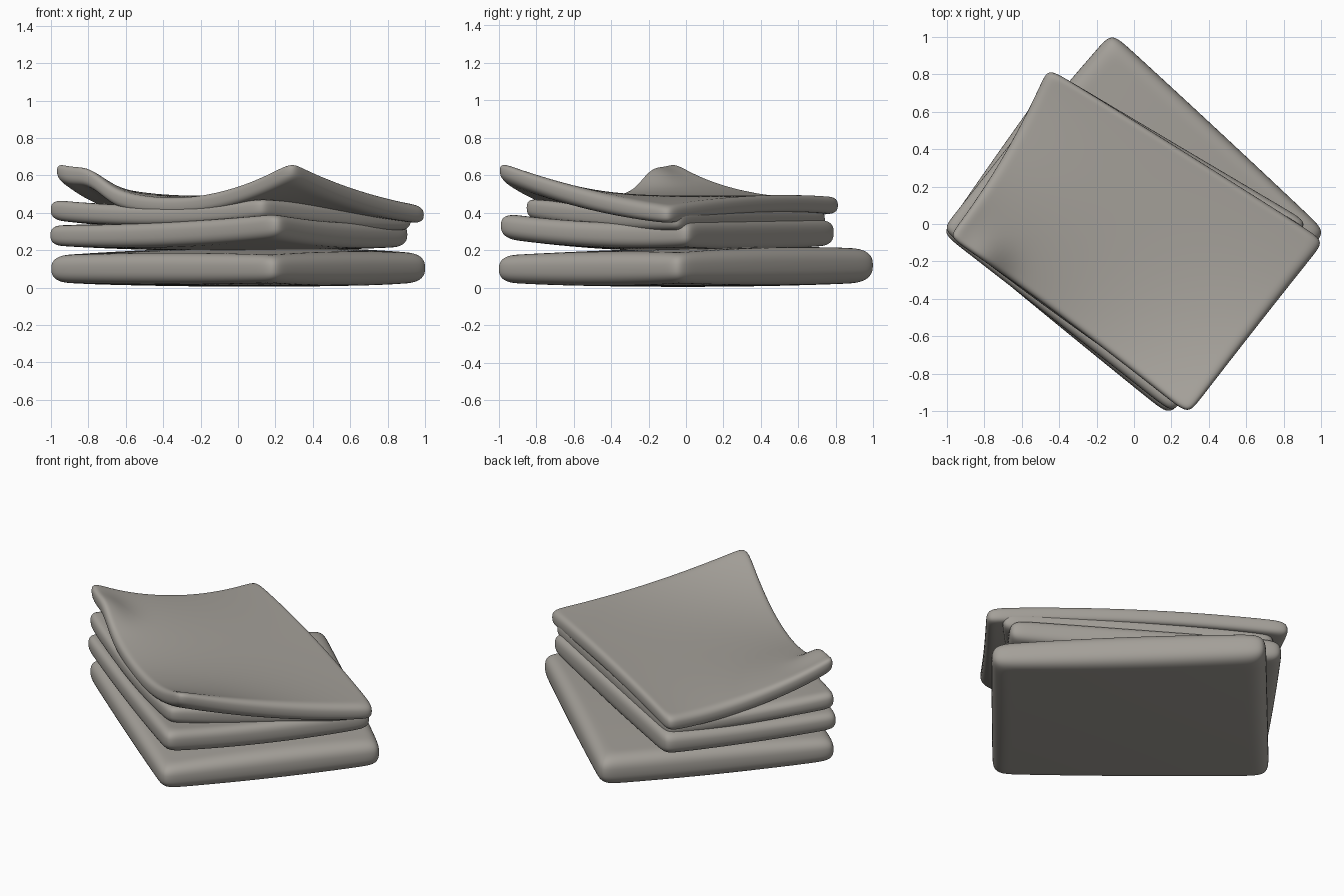
import bpy, bmesh, math

if "Cube" in bpy.data.objects:
    bpy.data.objects.remove(bpy.data.objects["Cube"])

N = 64            # grid cells per side of each cloth layer
HALF = 0.68       # approximate half width of a layer

# Dark warm grey fabric
fabric = bpy.data.materials.new("fabric")
fabric.diffuse_color = (0.37, 0.35, 0.318, 1)
fabric.use_nodes = True
fabric.node_tree.nodes["Principled BSDF"].inputs["Base Color"].default_value = fabric.diffuse_color


def weights(t):
    """Quadratic interpolation weights for controls at -1, 0, 1."""
    return (t * (t - 1) / 2, 1 - t * t, t * (t + 1) / 2)


def cloth_layer(name, ctrl, bumps=()):
    """Pillow-edged sheet through a 3x3 net of (x, y, mid z, half thickness)."""
    bm = bmesh.new()
    ts = [math.sin(math.pi / 2 * (2 * i / N - 1)) for i in range(N + 1)]
    top, bottom = {}, {}
    for j, b in enumerate(ts):
        for i, a in enumerate(ts):
            m = max(abs(a), abs(b))
            # round off the corners in plan
            k = m / (abs(a)**26 + abs(b)**26)**(1 / 26) if m > 1e-6 else 1
            wa, wb = weights(a * k), weights(b * k)
            x, y, z, h = (sum(wb[r] * wa[c] * ctrl[r][c][n]
                              for r in range(3) for c in range(3)) for n in range(4))
            for bx, by, rad, amp in bumps:
                z += amp * math.exp(-((x - bx)**2 + (y - by)**2) / rad**2)
            d = min(1, (1 - m) * HALF / h)
            e = h * max(0, 1 - (1 - d)**2.6)**(1 / 2.6)
            top[i, j] = bm.verts.new((x, y, z + e))
            border = i in (0, N) or j in (0, N)
            bottom[i, j] = top[i, j] if border else bm.verts.new((x, y, z - e))
    for j in range(N):
        for i in range(N):
            loop = [(i, j), (i + 1, j), (i + 1, j + 1), (i, j + 1)]
            bm.faces.new([top[q] for q in loop])
            low = [bottom[q] for q in reversed(loop)]
            if bm.faces.get(low) is None:
                bm.faces.new(low)
    bmesh.ops.recalc_face_normals(bm, faces=bm.faces)
    me = bpy.data.meshes.new(name)
    bm.to_mesh(me)
    bm.free()
    me.shade_smooth()
    me.materials.append(fabric)
    ob = bpy.data.objects.new(name, me)
    bpy.context.collection.objects.link(ob)
    return ob


# Net rows: left-to-front edge, middle, back-to-right edge
# Thick flat fold at the bottom
cloth_layer("bottom_fold", [
    [(-1.025, -.03, .10, .07), (-.42, -.53, .10, .08), (.19, -1.025, .10, .07)],
    [(-.58, .49, .105, .09), (.02, 0, .108, .103), (.62, -.52, .10, .088)],
    [(-.12, 1.025, .12, .09), (.45, .50, .115, .098), (1.025, -.04, .105, .075)]])

# Lower middle fold, tucked back at its right corner
cloth_layer("lower_middle_fold", [
    [(-1.025, -.05, .28, .052), (-.42, -.52, .285, .065), (.21, -1.015, .335, .067)],
    [(-.72, .39, .28, .065), (0, -.08, .27, .075), (.57, -.49, .285, .065)],
    [(-.42, .81, .295, .067), (.27, .40, .285, .075), (.93, .01, .285, .065)]])

# Upper middle fold, splayed at its left corner and lying close under the top
cloth_layer("upper_middle_fold", [
    [(-1.025, -.03, .42, .055), (-.42, -.48, .385, .05), (.13, -.87, .43, .05)],
    [(-.70, .38, .38, .05), (0, -.08, .375, .07), (.54, -.46, .38, .06)],
    [(-.40, .76, .365, .05), (.25, .38, .37, .055), (.95, -.04, .355, .05)]])

# Top fold with curled left and front corners
cloth_layer("top_fold", [
    [(-.99, -.07, .635, .05), (-.37, -.51, .435, .045), (.29, -1.02, .64, .05)],
    [(-.70, .36, .465, .05), (0, -.08, .445, .045), (.655, -.55, .475, .055)],
    [(-.46, .835, .44, .045), (.27, .385, .445, .045), (1.02, -.09, .385, .048)]],
    bumps=[(-.80, -.18, .13, .055)])
